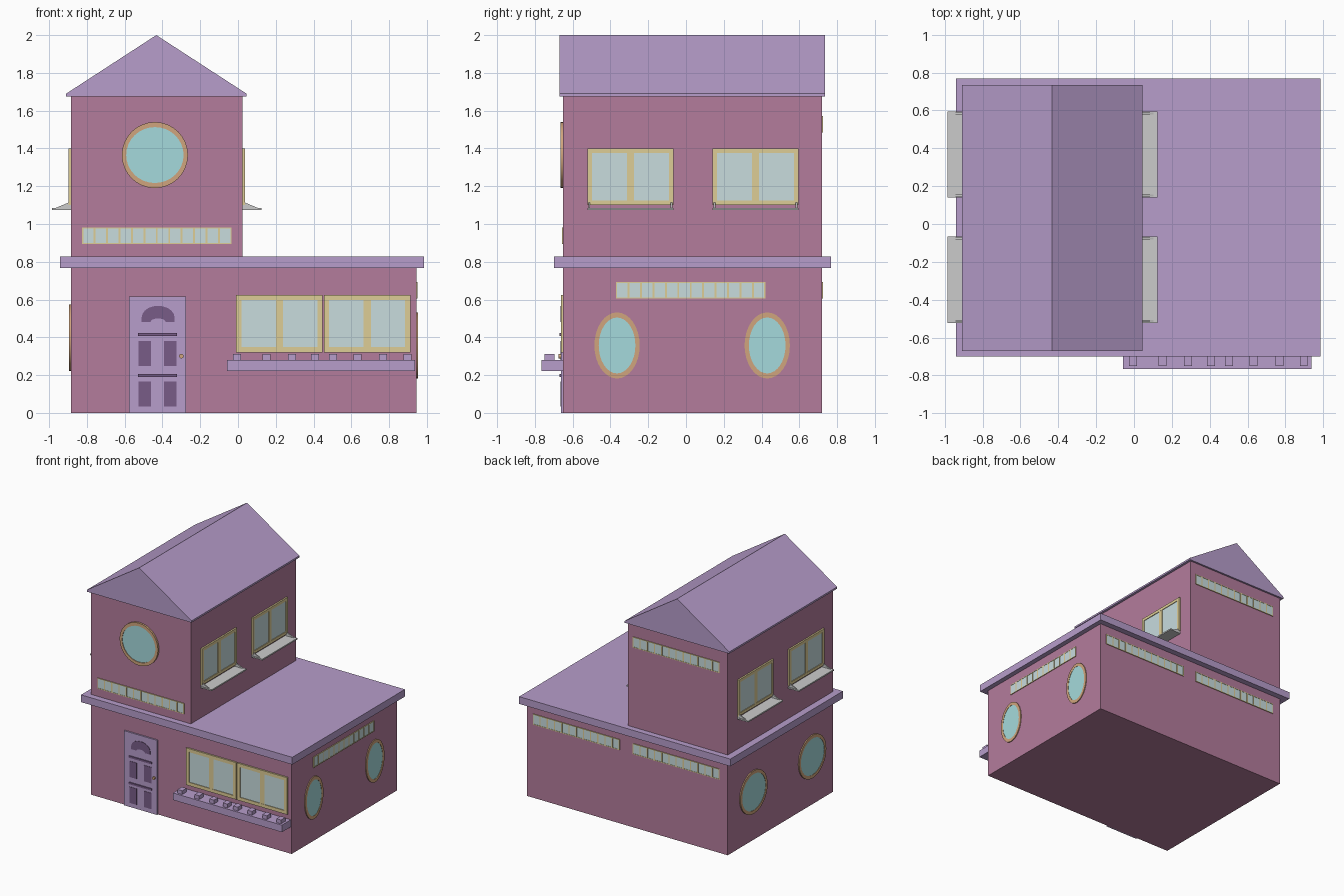
import bpy, bmesh, math
from mathutils import Vector

if "Cube" in bpy.data.objects:
    bpy.data.objects.remove(bpy.data.objects["Cube"])


def material(name, r, g, b):
    m = bpy.data.materials.new(name)
    m.diffuse_color = (r, g, b, 1)
    m.use_nodes = True
    m.node_tree.nodes["Principled BSDF"].inputs["Base Color"].default_value = m.diffuse_color
    return m


WALL = material("wall_pink", 0.456, 0.202, 0.332)
LILAC = material("lilac", 0.474, 0.337, 0.597)
DARK = material("dark_lilac", 0.188, 0.107, 0.242)
CYAN = material("round_glass", 0.376, 0.701, 0.716)
PANE = material("pane_glass", 0.578, 0.716, 0.73)
YELLOW = material("window_frame", 0.73, 0.61, 0.305)
ORANGE = material("round_frame", 0.63, 0.376, 0.205)

# Each wall maps (along, height, outward depth) to world space
FRONT = lambda u, v, d: Vector((u, -0.65 - d, v))
BACK = lambda u, v, d: Vector((u, 0.72 + d, v))
RIGHT = lambda u, v, d: Vector((0.945 + d, u, v))
UPPER_RIGHT = lambda u, v, d: Vector((0.025 + d, u, v))
LEFT = lambda u, v, d: Vector((-0.885 - d, u, v))


def finish(name, bm, mat, smooth=False):
    bmesh.ops.recalc_face_normals(bm, faces=bm.faces)
    me = bpy.data.meshes.new(name)
    bm.to_mesh(me)
    bm.free()
    ob = bpy.data.objects.new(name, me)
    bpy.context.collection.objects.link(ob)
    if mat:
        me.materials.append(mat)
    if smooth:
        bpy.ops.object.select_all(action='DESELECT')
        ob.select_set(True)
        bpy.context.view_layer.objects.active = ob
        bpy.ops.object.shade_smooth_by_angle(angle=math.radians(30))
    return ob


def extrude(name, loop, vec, mat, smooth=False):
    bm = bmesh.new()
    a = [bm.verts.new(p) for p in loop]
    b = [bm.verts.new(p + vec) for p in loop]
    bm.faces.new(a)
    bm.faces.new(b)
    for i in range(len(a)):
        j = (i + 1) % len(a)
        bm.faces.new((a[i], a[j], b[j], b[i]))
    return finish(name, bm, mat, smooth)


def plate(name, wall, pts, d0, d1, mat, smooth=False):
    return extrude(name, [wall(u, v, d0) for u, v in pts],
                   wall(0, 0, d1) - wall(0, 0, d0), mat, smooth)


def ring(name, wall, outer, inner, d, mat, smooth=False):
    bm = bmesh.new()
    loops = [[bm.verts.new(wall(u, v, k)) for u, v in pts]
             for pts, k in ((outer, 0), (outer, d), (inner, d), (inner, 0))]
    n = len(outer)
    for s in range(4):
        a, b = loops[s], loops[(s + 1) % 4]
        for i in range(n):
            j = (i + 1) % n
            bm.faces.new((a[i], a[j], b[j], b[i]))
    return finish(name, bm, mat, smooth)


def rect(u0, u1, v0, v1):
    return [(u0, v0), (u1, v0), (u1, v1), (u0, v1)]


def oval(u, v, ru, rv, n=32):
    return [(u + ru * math.cos(2 * math.pi * i / n), v + rv * math.sin(2 * math.pi * i / n))
            for i in range(n)]


def box(name, x0, x1, y0, y1, z0, z1, mat):
    return extrude(name, [Vector((x, y, z0)) for x, y in rect(x0, x1, y0, y1)],
                   Vector((0, 0, z1 - z0)), mat)


def window(name, wall, u0, u1, v0, v1, panes, border, bar, d):
    inner = rect(u0 + border, u1 - border, v0 + border, v1 - border)
    ring(name + "_frame", wall, rect(u0, u1, v0, v1), inner, d, YELLOW)
    plate(name + "_glass", wall, inner, 0, d * 0.6, PANE)
    for i in range(1, panes):
        c = u0 + (u1 - u0) * i / panes
        plate(name + "_mullion", wall, rect(c - bar / 2, c + bar / 2, v0 + border, v1 - border),
              0, d * 0.9, YELLOW)


def strip(name, wall, u0, v0):
    window(name, wall, u0, u0 + 0.79, v0, v0 + 0.088, 12, 0.006, 0.01, 0.006)


def round_window(name, wall, u, v, ru, rv, d):
    inner = oval(u, v, ru - 0.023, rv - 0.027)
    ring(name + "_frame", wall, oval(u, v, ru, rv), inner, d, ORANGE, True)
    plate(name + "_glass", wall, inner, 0, d * 0.7, CYAN, True)


# Main volumes
box("ground_floor", -0.885, 0.945, -0.65, 0.72, 0, 0.77, WALL)
box("flat_roof_slab", -0.942, 0.985, -0.70, 0.768, 0.767, 0.827, LILAC)
box("upper_floor", -0.885, 0.025, -0.65, 0.72, 0.82, 1.68, WALL)

# Gabled roof
gable = [(-0.91, 1.675), (0.045, 1.675), (0.045, 1.69), (-0.4325, 2.0), (-0.91, 1.69)]
extrude("gabled_roof", [Vector((x, -0.67, z)) for x, z in gable], Vector((0, 1.405, 0)), LILAC)

# Round windows
round_window("gable_round_window", FRONT, -0.44, 1.365, 0.175, 0.175, 0.015)
for y in (-0.365, 0.43):
    round_window("right_oval_window", RIGHT, y, 0.357, 0.12, 0.175, 0.007)
for y in (-0.375, 0.39):
    round_window("left_round_window", LEFT, y, 0.398, 0.177, 0.177, 0.009)

# Strip windows
strip("front_strip", FRONT, -0.825, 0.893)
strip("right_strip", RIGHT, -0.37, 0.605)
strip("back_strip_a", BACK, 0.10, 0.605)
strip("back_strip_b", BACK, -0.812, 0.605)
strip("back_upper_strip", BACK, -0.812, 1.485)

# Front shop windows
for u in (-0.01, 0.455):
    window("front_window", FRONT, u, u + 0.458, 0.32, 0.625, 2, 0.028, 0.038, 0.013)

# Upper side windows with grey shelves and end brackets
for side, wall in (("right", UPPER_RIGHT), ("left", LEFT)):
    for u0 in (-0.522, 0.14):
        u1 = u0 + 0.455
        window(side + "_upper_window", wall, u0, u1, 1.10, 1.40, 2, 0.024, 0.036, 0.013)
        plate(side + "_window_shelf", wall, rect(u0, u1, 1.075, 1.086), 0, 0.1, None)
        for u in (u0 + 0.005, u1 - 0.015):
            tri = [wall(u, 1.086, 0), wall(u, 1.086, 0.078), wall(u, 1.113, 0.013), wall(u, 1.113, 0)]
            extrude(side + "_shelf_bracket", tri, wall(0.01, 0, 0) - wall(0, 0, 0), None)

# Door with bars, panels, fan light and knob
plate("door", FRONT, rect(-0.577, -0.275, 0, 0.615), 0, 0.012, LILAC)
for v in (0.19, 0.408):
    plate("door_bar", FRONT, rect(-0.53, -0.322, v, v + 0.016), 0.01, 0.02, DARK)
for u in (-0.526, -0.391):
    for v in (0.035, 0.248):
        plate("door_panel", FRONT, rect(u, u + 0.066, v, v + 0.132), 0.01, 0.015, DARK)
arc = [(math.cos(math.pi * i / 10), math.sin(math.pi * i / 10)) for i in range(11)]
fan = [(-0.423 + 0.087 * c, 0.505 + 0.062 * s) for c, s in arc]
fan += [(-0.51, 0.482)] + [(-0.423 + 0.04 * c, 0.482 + 0.018 * s) for c, s in reversed(arc)]
fan += [(-0.336, 0.482)]
plate("door_fan_light", FRONT, fan, 0.01, 0.015, DARK)
plate("door_knob", FRONT, oval(-0.3, 0.3, 0.012, 0.012, 12), 0.01, 0.025, ORANGE)

# Flower ledge with small pots
box("flower_ledge", -0.057, 0.937, -0.766, -0.65, 0.222, 0.28, LILAC)
for x in (-0.005, 0.15, 0.285, 0.407, 0.502, 0.632, 0.768, 0.897):
    box("flower_pot", x - 0.021, x + 0.021, -0.75, -0.695, 0.278, 0.311, LILAC)
